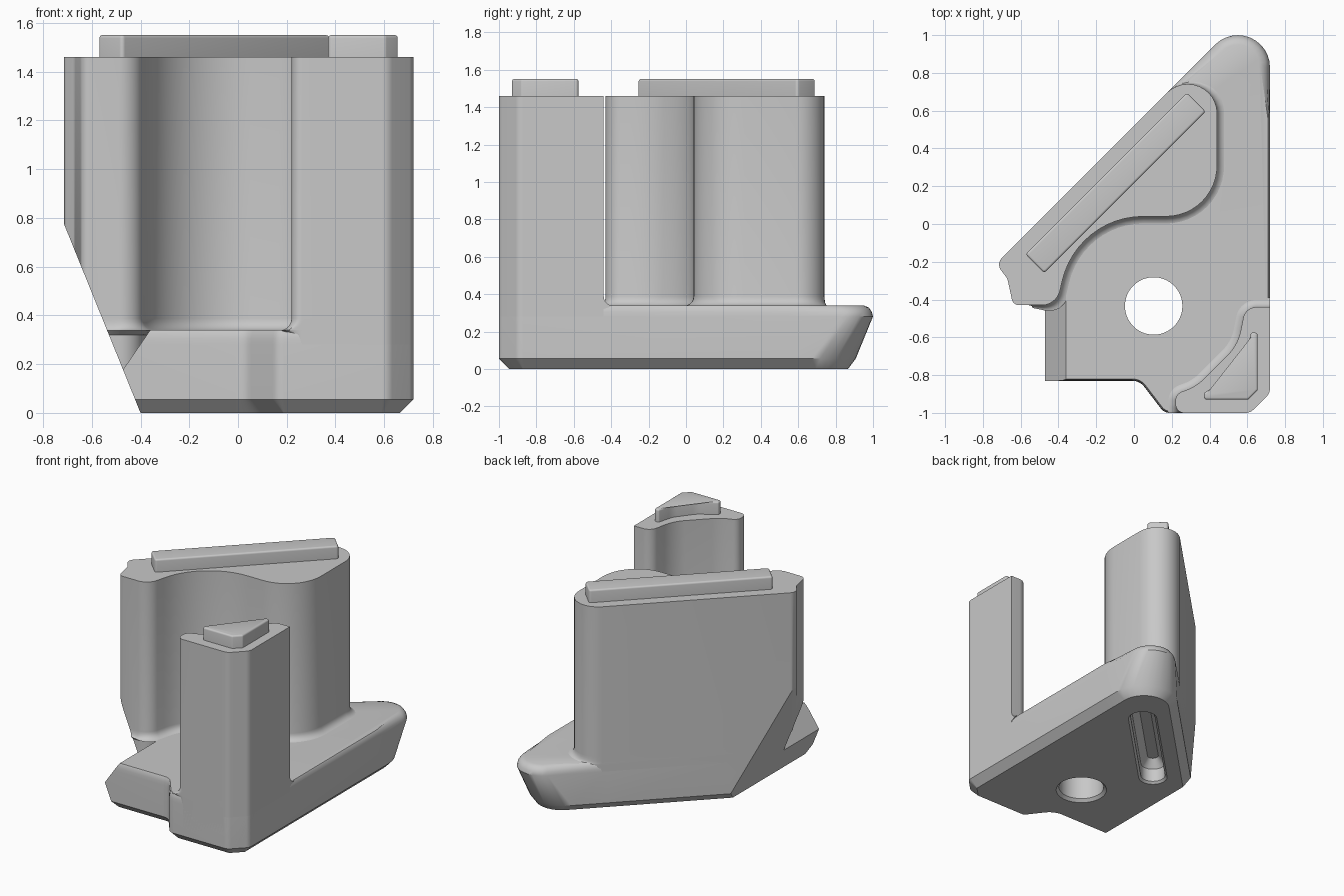
import bpy, bmesh, math
from mathutils import Vector

if "Cube" in bpy.data.objects:
    bpy.data.objects.remove(bpy.data.objects["Cube"])

grey = bpy.data.materials.new("plain grey")
grey.use_nodes = True
grey.diffuse_color = (0.58, 0.58, 0.58, 1)
grey.node_tree.nodes["Principled BSDF"].inputs["Base Color"].default_value = (0.58, 0.58, 0.58, 1)


def clamp(v):
    return max(0.0, min(1.0, v))


def rounded(corners, steps=12):
    """Counter-clockwise outline from (x, y, radius) corners."""
    out = []
    for i, (x, y, r) in enumerate(corners):
        p = Vector((x, y))
        if r == 0:
            out.append(p)
            continue
        a = (Vector(corners[i - 1][:2]) - p).normalized()
        b = (Vector(corners[(i + 1) % len(corners)][:2]) - p).normalized()
        half = a.angle(b) / 2
        centre = p + (a + b).normalized() * (r / math.sin(half))
        start = p + a * (r / math.tan(half)) - centre
        end = p + b * (r / math.tan(half)) - centre
        sweep = start.angle(end)
        for k in range(steps + 1):
            t = k / steps
            out.append(centre + (start * math.sin((1 - t) * sweep)
                                 + end * math.sin(t * sweep)) / math.sin(sweep))
    return out


def ring(outline, z, offset=0.0, weight=None):
    """Outline at height z, pushed outward by a weighted offset."""
    result = []
    for i, p in enumerate(outline):
        d1 = (p - outline[i - 1]).normalized()
        d2 = (outline[(i + 1) % len(outline)] - p).normalized()
        n1, n2 = Vector((d1.y, -d1.x)), Vector((d2.y, -d2.x))
        normal = (n1 + n2) / max(0.3, 1 + n1.dot(n2))
        q = p + normal * offset * (weight(p) if weight else 1)
        result.append((min(q.x, 0.72), max(q.y, -1), z))
    return result


def loft(name, rings, cuts=()):
    """Closed solid through rings, trimmed by (point, outward normal) planes."""
    bm = bmesh.new()
    loops = [[bm.verts.new(c) for c in r] for r in rings]
    n = len(loops[0])
    for low, high in zip(loops, loops[1:]):
        for i in range(n):
            j = (i + 1) % n
            bm.faces.new((low[i], low[j], high[j], high[i]))
    bm.faces.new(loops[0][::-1])
    bm.faces.new(loops[-1])
    for point, normal in cuts:
        bm.normal_update()
        bmesh.ops.bisect_plane(bm, geom=bm.verts[:] + bm.edges[:] + bm.faces[:],
                               plane_co=point, plane_no=normal, clear_outer=True)
        bmesh.ops.holes_fill(bm, edges=[e for e in bm.edges if e.is_boundary], sides=0)
    bm.normal_update()
    bmesh.ops.recalc_face_normals(bm, faces=bm.faces)
    mesh = bpy.data.meshes.new(name)
    bm.to_mesh(mesh)
    bm.free()
    mesh.materials.append(grey)
    obj = bpy.data.objects.new(name, mesh)
    bpy.context.collection.objects.link(obj)
    return obj


def select(obj):
    bpy.ops.object.select_all(action="DESELECT")
    obj.select_set(True)
    bpy.context.view_layer.objects.active = obj


def carve(obj, cutter):
    select(obj)
    mod = obj.modifiers.new("carve", "BOOLEAN")
    mod.operation = "DIFFERENCE"
    mod.solver = "EXACT"
    mod.object = cutter
    bpy.ops.object.modifier_apply(modifier=mod.name)
    bpy.data.objects.remove(cutter)


# Sloping underside of the overhanging end, and the bevel above it on the base
undercut = ((-0.40, 0, 0), (-0.79, 0, -0.32))
end_bevel = ((-0.36, 0, 0.34), (-0.16, 0, 0.11))


# Base plate with raked round tip and chamfered bottom
def base_outline(tip):
    return rounded([(-0.5, -0.83, 0), (0.03, -0.83, 0.08), (0.16, -1, 0.06), (0.615, -1, 0.06),
                    (0.72, -0.895, 0.06), (0.72, 0.55, 0), (0.72, 1.24, tip),
                    (0.15, 0.67, 0), (-0.5, 0.02, 0)])


def tip_only(p):
    return 1 if p.y > 0.75 else 0.2


top_edge = base_outline(0.17)
base = loft("base", [
    ring(base_outline(0.225), 0, -0.055),
    ring(base_outline(0.235), 0.055),
    ring(top_edge, 0.28),
    ring(top_edge, 0.305, -0.006, tip_only),
    ring(top_edge, 0.328, -0.022, tip_only),
    ring(top_edge, 0.34, -0.05, tip_only)], [undercut, end_bevel])


# Posts, each flaring into the base with a fillet
def post(name, outline, bottom, weight, cuts=()):
    rings = [ring(outline, bottom), ring(outline, 0.32)]
    for k in range(6):
        a = k / 5 * math.pi / 2
        rings.append(ring(outline, 0.338 + 0.05 * (1 - math.cos(a)),
                          0.05 * (1 - math.sin(a)), weight))
    rings.append(ring(outline, 1.46))
    return loft(name, rings, cuts)


large_outline = rounded([
    (-0.73, -0.21, 0.05), (-0.67, -0.29, 0.06), (-0.64, -0.43, 0.04), (-0.41, -0.43, 0.1),
    (-0.30, 0.04, 0.44), (0.44, 0.04, 0.27), (0.44, 0.96, 0.155)])
large_post = post("large_post", large_outline, 0.176,
                  lambda p: clamp((p.x - p.y + 0.52) * 4) * clamp((p.x + 0.55) * 8),
                  [undercut])

small_outline = rounded([
    (0.615, -1, 0.06), (0.72, -0.895, 0.06), (0.72, -0.44, 0), (0.59, -0.44, 0.07),
    (0.55, -0.64, 0.26), (0.33, -0.86, 0.26), (0.22, -0.9, 0.05), (0.22, -1, 0.045)])
small_post = post("small_post", small_outline, 0.056,
                  lambda p: clamp((1.5 - p.x + p.y) * 10))


# Locating ridges with softened edges on top of the posts
def ridge(name, corners):
    outline = rounded(corners, 5)
    rings = [ring(outline, 1.45)]
    for k in range(5):
        a = k / 4 * math.pi / 2
        rings.append(ring(outline, 1.538 + 0.012 * math.sin(a), -0.012 * (1 - math.cos(a))))
    return loft(name, rings)


soft = 0.016
long_ridge = ridge("long_ridge", [
    (-0.575, -0.16, soft), (-0.475, -0.26, soft), (0.38, 0.595, soft), (0.28, 0.695, soft)])
corner_ridge = ridge("corner_ridge", [
    (0.37, -0.93, soft), (0.605, -0.93, soft), (0.655, -0.88, soft), (0.655, -0.575, soft),
    (0.62, -0.575, 0.012), (0.59, -0.69, 0.15), (0.49, -0.82, 0.15), (0.37, -0.895, 0.012)])

# Through hole with a countersunk underside
circle = [Vector((0.104 + 0.152 * math.cos(k * math.pi / 32),
                  -0.434 + 0.152 * math.sin(k * math.pi / 32))) for k in range(64)]
carve(base, loft("hole_cutter", [ring(circle, -0.02, 0.04), ring(circle, 0.02),
                                 ring(circle, 0.5)]))

# Blind slot in the underside, below the large post
along, across = Vector((0.34, 0.34)), Vector((-0.058, 0.058))
middle = Vector((0.125, 0.295))
slot = rounded([(*(middle + along * s + across * t), 0.0815)
                for s, t in ((-1, 1), (-1, -1), (1, -1), (1, 1))])
carve(base, loft("slot_cutter", [ring(slot, -0.02, 0.035), ring(slot, 0.015),
                                 ring(slot, 0.11), ring(slot, 0.17, -0.045)]))

for part in (base, large_post, small_post, long_ridge, corner_ridge):
    select(part)
    bpy.ops.object.shade_smooth_by_angle(angle=math.radians(32))
